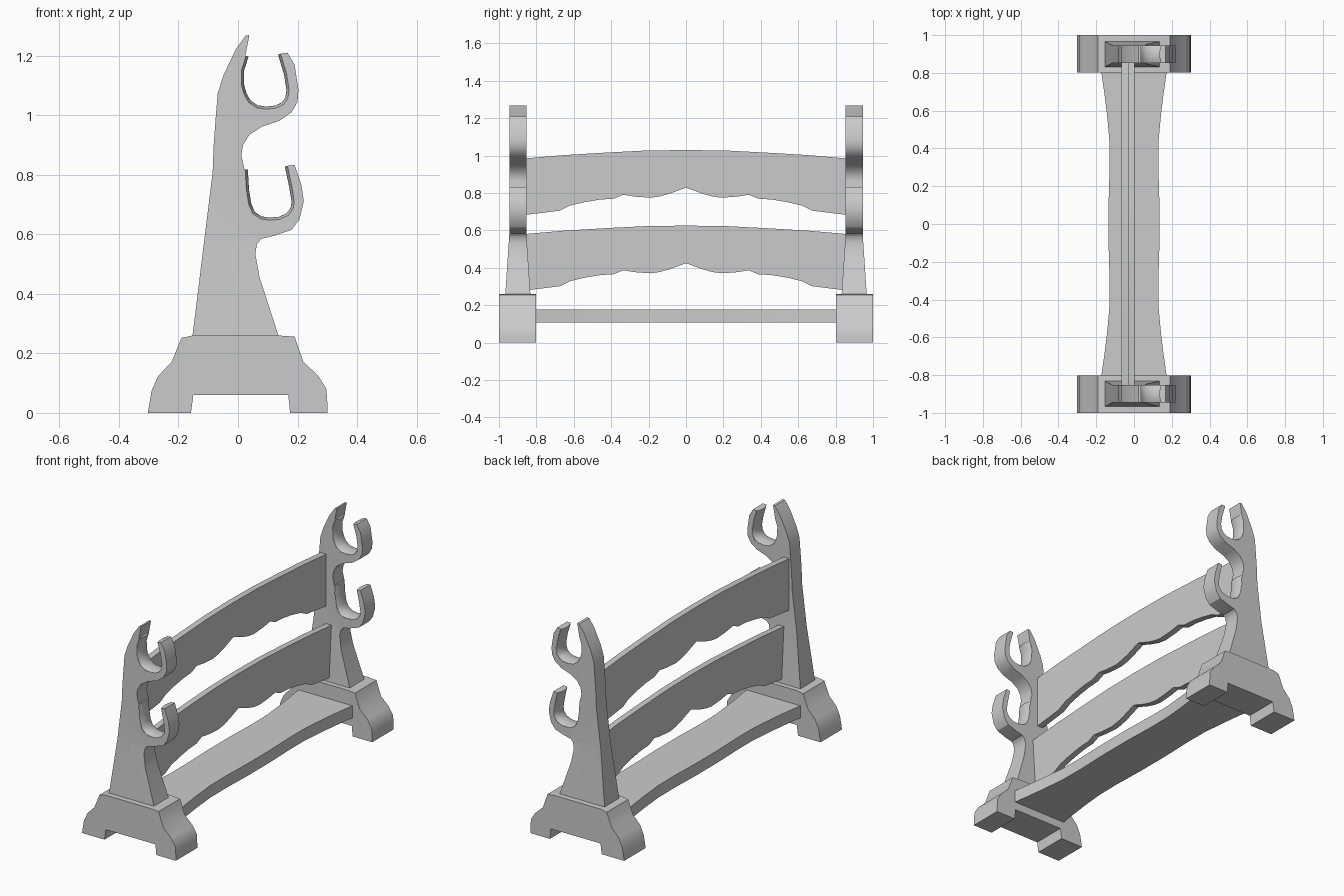
import bpy, bmesh, math
from mathutils import Vector

if "Cube" in bpy.data.objects:
    bpy.data.objects.remove(bpy.data.objects["Cube"])


def finish(name, bm, angle=32):
    bmesh.ops.recalc_face_normals(bm, faces=bm.faces)
    me = bpy.data.meshes.new(name)
    bm.to_mesh(me)
    bm.free()
    for p in me.polygons:
        p.use_smooth = True
    me.set_sharp_from_angle(angle=math.radians(angle))
    ob = bpy.data.objects.new(name, me)
    bpy.context.collection.objects.link(ob)
    return ob


def prism(pts, lo, hi, axis):
    """Extrude a 2D outline from lo to hi along the given axis."""
    bm = bmesh.new()
    vs = []
    for a, b in pts:
        co = [a, b]
        co.insert(axis, lo)
        vs.append(bm.verts.new(co))
    face = bm.faces.new(vs)
    ext = bmesh.ops.extrude_face_region(bm, geom=[face])
    move = Vector((0, 0, 0))
    move[axis] = hi - lo
    bmesh.ops.translate(bm, vec=move, verts=[g for g in ext["geom"] if isinstance(g, bmesh.types.BMVert)])
    return bm


def mirrored(half):
    """Complete a symmetric outline, given the points with positive first coordinate."""
    return half + [(-a, b) for a, b in reversed(half) if abs(a) > 1e-6]


# Sword slots, listed from the post side to the hook tip
top_slot = [(0.025, 1.2), (0.009, 1.15), (0.010, 1.1), (0.018, 1.07), (0.034, 1.042), (0.062, 1.023),
            (0.095, 1.018), (0.13, 1.022), (0.155, 1.035), (0.169, 1.055), (0.174, 1.085),
            (0.165, 1.14), (0.145, 1.207)]
low_slot = [(0.022, 0.817), (0.026, 0.75), (0.034, 0.70), (0.048, 0.668), (0.075, 0.65), (0.105, 0.645),
            (0.14, 0.648), (0.17, 0.662), (0.187, 0.685), (0.191, 0.71), (0.183, 0.76), (0.168, 0.83)]

# Side post outline (x, z)
post = [(-0.154, 0.25), (-0.085, 0.81), (-0.082, 0.894), (-0.075, 0.99), (-0.068, 1.075), (-0.048, 1.136),
        (-0.008, 1.22), (0.025, 1.267), (0.038, 1.269)]
post += top_slot
post += [(0.166, 1.21), (0.19, 1.17), (0.203, 1.085), (0.2, 1.045), (0.18, 1.01), (0.139, 0.981),
         (0.079, 0.961), (0.038, 0.934), (0.017, 0.9), (0.011, 0.865)]
post += low_slot
post += [(0.19, 0.833), (0.213, 0.766), (0.221, 0.71), (0.206, 0.649), (0.18, 0.615), (0.122, 0.595),
         (0.079, 0.585), (0.064, 0.568), (0.058, 0.535), (0.072, 0.457), (0.139, 0.25)]

# Footed base outline (x, z)
base = [(-0.303, 0), (-0.297, 0.035), (-0.29, 0.075), (-0.268, 0.124), (-0.223, 0.171), (-0.19, 0.252),
        (-0.152, 0.26), (0.136, 0.26), (0.19, 0.256), (0.22, 0.171), (0.27, 0.124), (0.297, 0.08),
        (0.3, 0.035), (0.301, 0), (0.175, 0), (0.169, 0.06), (-0.15, 0.06), (-0.158, 0)]


def make_post(name, yc):
    bend = 0.575
    bm = prism(post, -1, 1, 1)
    bmesh.ops.bisect_plane(bm, geom=bm.verts[:] + bm.edges[:] + bm.faces[:],
                           plane_co=(0, 0, bend), plane_no=(0, 0, 1))
    for v in bm.verts:
        flare = max(0, (bend - v.co.z) / (bend - 0.26))
        v.co.y = yc + v.co.y * (0.046 + 0.021 * flare)
    return finish(name, bm)


def make_pad(name, path, yc):
    # Thin lining with a rounded crown across its width
    bm = bmesh.new()
    cols = 8
    rows = []
    for i, p in enumerate(path):
        p = Vector(p)
        t = Vector(path[min(i + 1, len(path) - 1)]) - Vector(path[max(i - 1, 0)])
        n = Vector((-t.y, t.x)).normalized()
        row = []
        for j in range(cols + 1):
            s = 2 * j / cols - 1
            q = p + n * (0.002 + 0.009 * (1 - s * s))
            row.append(bm.verts.new((q.x, yc + 0.045 * s, q.y)))
        for s in (1, -1):
            q = p - n * 0.003
            row.append(bm.verts.new((q.x, yc + 0.045 * s, q.y)))
        rows.append(row)
    k = len(rows[0])
    for r0, r1 in zip(rows, rows[1:]):
        for j in range(k):
            bm.faces.new((r0[j], r0[(j + 1) % k], r1[(j + 1) % k], r1[j]))
    bm.faces.new(rows[0])
    bm.faces.new(rows[-1])
    return finish(name, bm, 40)


# The two end stands
for side, sy in (("front", -1), ("back", 1)):
    finish(side + "_base", prism(base, sy * 0.803, sy * 1.0, 1))
    make_post(side + "_post", sy * 0.899)
    make_pad(side + "_upper_pad", top_slot, sy * 0.899)
    make_pad(side + "_lower_pad", low_slot, sy * 0.899)

# Arched crossboards with scalloped lower edges (y, z)
edge_half = [(0, 0.829), (0.086, 0.797), (0.14, 0.782), (0.19, 0.775), (0.273, 0.781), (0.337, 0.791),
             (0.385, 0.77), (0.46, 0.765), (0.54, 0.752), (0.62, 0.733), (0.674, 0.706), (0.77, 0.694),
             (0.87, 0.682), (0.87, 0.984), (0.65, 1.003), (0.45, 1.015), (0.22, 1.027), (0, 1.03)]
board = edge_half + [(-y, z) for y, z in reversed(edge_half[1:-1])]
for name, x0, x1, drop in (("upper_crossboard", -0.066, -0.03, 0), ("lower_crossboard", -0.032, 0.003, 0.404)):
    finish(name, prism([(y, z - drop) for y, z in board], x0, x1, 0))

# Bottom shelf with waisted sides (x, y)
side_half = [(0.175, -0.82), (0.158, -0.7), (0.143, -0.58), (0.13, -0.44), (0.129, -0.3), (0.135, -0.1),
             (0.135, 0.1), (0.129, 0.3), (0.13, 0.44), (0.143, 0.58), (0.158, 0.7), (0.175, 0.82)]
finish("bottom_shelf", prism(mirrored(side_half), 0.107, 0.178, 2))
